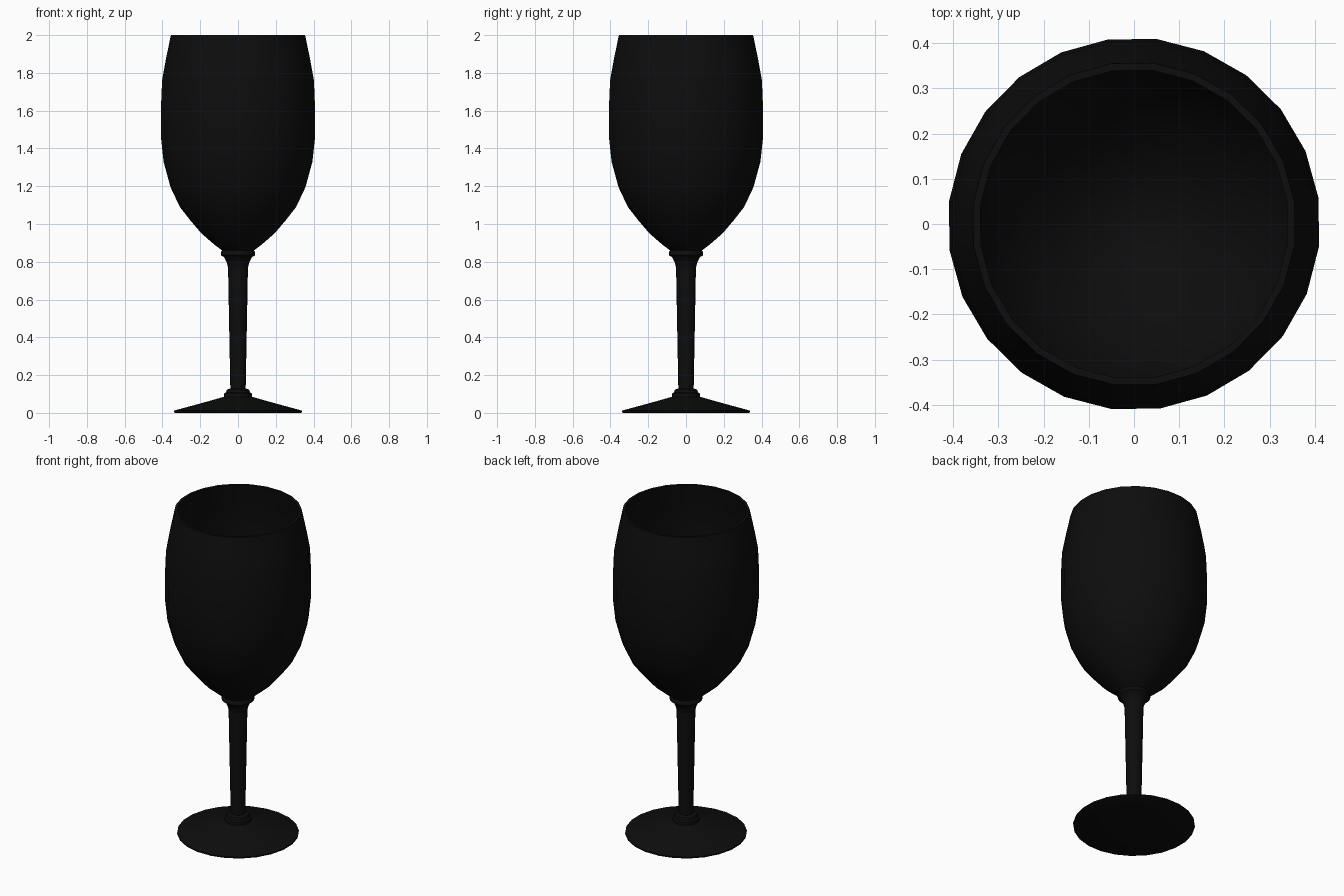
import bpy
import bmesh
import math
from mathutils import Matrix

SIDES = 24

cube = bpy.data.objects.get("Cube")
if cube:
    bpy.data.objects.remove(cube, do_unlink=True)

# Single near-black finish
black = bpy.data.materials.new("black")
black.use_nodes = True
colour = (0.004, 0.004, 0.004, 1)
black.diffuse_color = colour
black.node_tree.nodes["Principled BSDF"].inputs["Base Color"].default_value = colour


def lathe(name, profile):
    """Turn a (radius, height) profile around the z axis."""
    bm = bmesh.new()
    verts = [bm.verts.new((r, 0, z)) for r, z in profile]
    edges = [bm.edges.new(pair) for pair in zip(verts, verts[1:])]
    bmesh.ops.spin(bm, geom=verts + edges, cent=(0, 0, 0), axis=(0, 0, 1),
                   angle=math.tau, steps=SIDES)
    bmesh.ops.remove_doubles(bm, verts=bm.verts, dist=0.0005)
    bmesh.ops.recalc_face_normals(bm, faces=bm.faces)
    bm.transform(Matrix.Rotation(math.radians(8), 4, "Z"))
    mesh = bpy.data.meshes.new(name)
    bm.to_mesh(mesh)
    bm.free()
    mesh.materials.append(black)
    obj = bpy.data.objects.new(name, mesh)
    bpy.context.collection.objects.link(obj)
    bpy.ops.object.select_all(action="DESELECT")
    obj.select_set(True)
    bpy.context.view_layer.objects.active = obj
    bpy.ops.object.shade_smooth_by_angle(angle=math.radians(35))
    return obj


# Bowl: outer wall, rim, then inner wall down to the centre
outer = [(0.085, 0.86), (0.125, 0.89), (0.195, 0.95), (0.255, 1.02),
         (0.31, 1.09), (0.36, 1.195), (0.397, 1.33), (0.412, 1.47),
         (0.412, 1.59), (0.405, 1.76), (0.385, 1.87), (0.358, 2.0)]
inner = [(r - 0.016, z) for r, z in reversed(outer[3:])]
lathe("bowl", outer + inner + [(0.17, 0.955), (0.09, 0.9), (0, 0.88)])

# Collar joining bowl and stem
lathe("upper_collar", [(0.085, 0.86), (0.092, 0.85), (0.092, 0.835),
                       (0.075, 0.825), (0.06, 0.795), (0.053, 0.77)])

# Tapered stem
lathe("stem", [(0.053, 0.77), (0.048, 0.5), (0.041, 0.13)])

# Stepped collar above the foot
lathe("lower_collar", [(0.041, 0.13), (0.06, 0.122), (0.064, 0.108),
                       (0.075, 0.102), (0.075, 0.085)])

# Shallow conical foot with a slightly hollow underside
lathe("foot", [(0.075, 0.085), (0.2, 0.05), (0.342, 0.012), (0.342, 0.004),
               (0.335, 0), (0.06, 0.008), (0, 0.012)])
